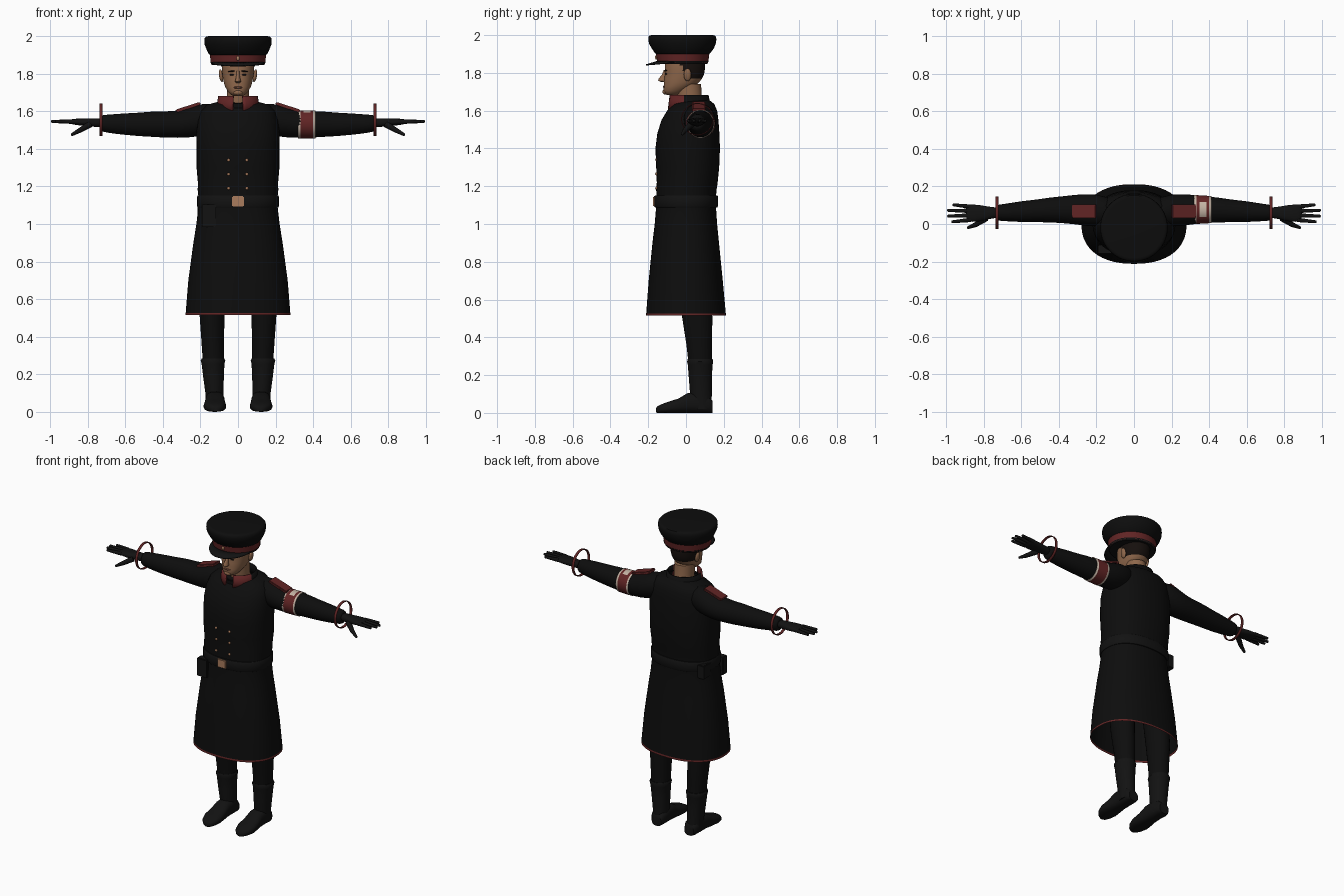
import bpy, bmesh, math
from mathutils import Vector, Matrix

if "Cube" in bpy.data.objects:
    bpy.data.objects.remove(bpy.data.objects["Cube"])


def material(name, r, g, b):
    m = bpy.data.materials.new(name)
    m.use_nodes = True
    m.diffuse_color = (r, g, b, 1)
    bsdf = m.node_tree.nodes["Principled BSDF"]
    bsdf.inputs["Base Color"].default_value = (r, g, b, 1)
    bsdf.inputs["Roughness"].default_value = 0.9
    return m


BLACK = material("black cloth", .004, .004, .004)
DARK = material("black leather", .006, .006, .006)
RED = material("maroon trim", .12, .018, .018)
SKIN = material("skin", .27, .135, .07)
HAIR = material("dark hair", .008, .005, .004)
CREAM = material("cream trim", .55, .45, .37)
BRASS = material("tan metal", .4, .2, .11)
LIP = material("lip", .17, .07, .045)


def finish(name, bm, mats, sub=0, thick=0, angle=40):
    """Turn a bmesh into a smooth object with its modifiers."""
    bmesh.ops.recalc_face_normals(bm, faces=bm.faces)
    me = bpy.data.meshes.new(name)
    bm.to_mesh(me)
    bm.free()
    for m in mats:
        me.materials.append(m)
    for f in me.polygons:
        f.use_smooth = True
    me.set_sharp_from_angle(angle=math.radians(angle))
    ob = bpy.data.objects.new(name, me)
    bpy.context.scene.collection.objects.link(ob)
    if thick:
        ob.modifiers.new("thickness", "SOLIDIFY").thickness = thick
    if sub:
        ob.modifiers.new("smooth", "SUBSURF").levels = sub
        ob.modifiers["smooth"].render_levels = sub
    return ob


def loft(name, rings, mats, axis="z", n=32, p=2, caps=True, rule=None, sub=0, thick=0):
    """Skin rings (position, centre a, centre b, radius a, radius b) along an axis."""
    bm = bmesh.new()
    loops = []
    for t, a, b, ra, rb in rings:
        loop = []
        for i in range(n):
            ang = 2 * math.pi * (i + .5) / n
            c, s = math.cos(ang), math.sin(ang)
            u = a + ra * math.copysign(abs(c) ** (2 / p), c)
            v = b + rb * math.copysign(abs(s) ** (2 / p), s)
            loop.append(bm.verts.new({"z": (u, v, t), "x": (t, u, v), "y": (u, t, v)}[axis]))
        loops.append(loop)
    for lo, hi in zip(loops, loops[1:]):
        for i in range(n):
            j = (i + 1) % n
            bm.faces.new((lo[i], lo[j], hi[j], hi[i]))
    if caps:
        bm.faces.new(loops[0])
        bm.faces.new(loops[-1])
    if rule:
        bmesh.ops.recalc_face_normals(bm, faces=bm.faces)
        bm.normal_update()
        dead = []
        for f in bm.faces:
            k = rule(f.calc_center_median(), f.normal)
            if k < 0:
                dead.append(f)
            else:
                f.material_index = k
        bmesh.ops.delete(bm, geom=dead, context="FACES")
    return finish(name, bm, mats, sub, thick)


def ball(name, loc, size, mat, rot=0):
    bm = bmesh.new()
    bmesh.ops.create_uvsphere(bm, u_segments=16, v_segments=10, radius=1)
    bm.transform(Matrix.Translation(loc) @ Matrix.Rotation(rot, 4, "Y") @ Matrix.Diagonal((*size, 1)))
    return finish(name, bm, [mat])


def box(name, loc, size, mat, rot=0, bevel=.004):
    bm = bmesh.new()
    bmesh.ops.create_cube(bm, size=1)
    bm.transform(Matrix.Diagonal((*size, 1)))
    bmesh.ops.bevel(bm, geom=bm.edges[:], offset=bevel, segments=2, affect="EDGES")
    bm.transform(Matrix.Translation(loc) @ Matrix.Rotation(rot, 4, "Y"))
    return finish(name, bm, [mat])


def limb(name, start, end, r1, r2, mat):
    """Tapered finger with a rounded tip."""
    a, b = Vector(start), Vector(end)
    q = (b - a).to_track_quat("Z", "Y").to_matrix().to_4x4()
    bm = bmesh.new()
    bmesh.ops.create_cone(bm, segments=10, radius1=r1, radius2=r2, depth=(b - a).length, cap_ends=True)
    bm.transform(Matrix.Translation((a + b) / 2) @ q)
    tip = bmesh.ops.create_uvsphere(bm, u_segments=10, v_segments=6, radius=r2)
    bmesh.ops.translate(bm, verts=tip["verts"], vec=b)
    return finish(name, bm, [mat])


def span(z, front, back, rx):
    """Ring given by its front and back limits."""
    return (z, 0, (front + back) / 2, rx, (back - front) / 2)


# Long coat with a red hem, open underneath
loft("coat", [span(.515, -.212, .212, .28), span(.527, -.211, .211, .279),
              span(.7, -.198, .195, .265), span(.9, -.178, .175, .238), span(1.0, -.166, .165, .222),
              span(1.12, -.156, .157, .208), span(1.18, -.158, .162, .215), span(1.22, -.155, .168, .214),
              span(1.3, -.158, .176, .221), span(1.4, -.162, .18, .221), span(1.48, -.152, .177, .222),
              span(1.55, -.13, .172, .215), span(1.6, -.1, .165, .2), span(1.635, -.07, .15, .165),
              span(1.655, -.025, .125, .09)],
     [BLACK, RED], n=48, p=2.3, caps=False, rule=lambda c, n: int(c.z < .526))

# Belt, buckle and pouches
loft("belt", [span(z, -.164 - d, .166 + d, .214 + d) for z, d in
              ((1.088, 0), (1.094, .004), (1.146, .004), (1.152, 0))], [DARK], n=48, p=2.3)
box("belt_buckle", (0, -.168, 1.12), (.062, .012, .056), BRASS)
box("front_pouch", (-.155, -.135, 1.045), (.075, .045, .12), DARK)
box("hip_pouch", (-.19, .08, 1.095), (.05, .08, .09), DARK)

# Two rows of coat buttons
for x in (-.05, .047):
    for z in (1.19, 1.265, 1.34):
        ball("coat_button", (x, -.157, z), (.008, .006, .008), BRASS)

# Stand collar: red front tabs, black back, open at the throat
loft("collar", [span(1.605, -.1, .135, .12), span(1.64, -.095, .128, .112), span(1.682, -.09, .12, .106)],
     [BLACK, RED], n=40, caps=False, thick=.008,
     rule=lambda c, n: -1 if abs(c.x) < .028 and c.y < 0 else int(c.y < -.015))
box("shirt_front", (0, -.07, 1.62), (.06, .03, .045), BLACK)

# Head, neck and hair
loft("neck", [span(1.58, -.04, .1, .06), span(1.66, -.05, .085, .06), span(1.74, -.055, .08, .06)], [SKIN])
loft("head", [span(1.682, -.1, -.04, .025), span(1.69, -.113, -.02, .04), span(1.705, -.12, .0, .054),
              span(1.73, -.118, .045, .068), span(1.75, -.117, .07, .075), span(1.77, -.116, .085, .079),
              span(1.79, -.112, .095, .083), span(1.81, -.113, .099, .085), span(1.84, -.112, .102, .087),
              span(1.88, -.105, .1, .085)], [SKIN, HAIR], n=40, p=2.2,
     rule=lambda c, n: int(c.z > 1.77 and c.y > .005 - (c.z - 1.8) * .6))
loft("nose", [span(1.752, -.132, -.1, .012), span(1.758, -.148, -.1, .017), span(1.768, -.147, -.1, .014),
              span(1.79, -.128, -.1, .009), span(1.815, -.118, -.1, .008)], [SKIN], n=12)
ball("mouth", (0, -.115, 1.727), (.026, .008, .006), LIP)
ball("chin", (0, -.108, 1.7), (.026, .017, .015), SKIN)
for s in (1, -1):
    ball("ear", (s * .09, .008, 1.79), (.011, .02, .034), SKIN, s * .15)
    ball("eye", (s * .032, -.105, 1.795), (.013, .007, .005), HAIR)
    ball("eyebrow", (s * .034, -.107, 1.813), (.02, .007, .004), HAIR, s * .1)

# Peaked cap
loft("cap_band", [span(1.855, -.152, .118, .145), span(1.908, -.16, .125, .151)], [RED], n=40)
loft("cap_rim", [span(1.848, -.148, .114, .141), span(1.862, -.155, .121, .148)], [DARK], n=40)
loft("cap_crown", [span(1.9, -.158, .123, .149), span(1.906, -.166, .13, .156), span(1.93, -.182, .148, .168),
                   span(1.955, -.196, .158, .178), span(1.975, -.2, .161, .18), span(1.99, -.199, .16, .178),
                   span(1.998, -.192, .153, .171), span(2.0, -.18, .14, .16)], [BLACK], n=48)
ball("cap_badge", (0, -.157, 1.882), (.009, .007, .012), BRASS)
bm = bmesh.new()
rows = []
for i in range(25):
    t = math.radians(195 + 150 * i / 24)
    c, s = math.cos(t), math.sin(t)
    reach = .062 * max(0, math.sin(math.pi * i / 24)) ** .7
    rows.append([bm.verts.new(((.143 + r * .4) * c, -.017 + (.133 + r) * s, 1.864 - r * .3))
                 for r in (0, reach / 2, reach + .001)])
for a, b in zip(rows, rows[1:]):
    for k in (0, 1):
        bm.faces.new((a[k], b[k], b[k + 1], a[k + 1]))
finish("cap_visor", bm, [DARK], thick=.006)

# Sleeves, cuffs, hands, epaulettes
ARM = [(.08, .06, 1.575, .07, .07), (.2, .072, 1.555, .087, .087), (.26, .075, 1.54, .085, .08),
       (.32, .077, 1.53, .078, .072), (.4, .076, 1.53, .07, .07), (.46, .074, 1.532, .066, .068),
       (.52, .07, 1.53, .06, .063), (.6, .066, 1.532, .056, .058), (.67, .062, 1.533, .048, .051),
       (.725, .06, 1.536, .043, .045), (.735, .06, 1.537, .036, .036)]
HAND = [(.72, .06, 1.54, .03, .025), (.76, .06, 1.54, .03, .023), (.8, .058, 1.541, .04, .021),
        (.84, .057, 1.543, .047, .019), (.88, .058, 1.545, .046, .015), (.895, .06, 1.545, .04, .01)]
for s, side in ((1, "left"), (-1, "right")):
    def flip(rings):
        return [(s * r[0], *r[1:]) for r in rings]
    loft(side + "_sleeve", flip(ARM), [BLACK], axis="x", n=28, sub=1)
    loft(side + "_hand", flip(HAND), [DARK], axis="x", n=20, p=2.4, sub=1)
    loft(side + "_cuff_hoop", flip([(.722, .06, 1.555, .086, .086), (.738, .06, 1.555, .086, .086)]),
         [RED], axis="x", n=32, caps=False, thick=.005)
    for y0, y1, x in ((.022, .012, .965), (.046, .042, .987), (.07, .072, .988), (.092, .102, .96)):
        limb(side + "_finger", (s * .87, y0, 1.545), (s * x, y1, 1.546), .0125, .008, DARK)
    limb(side + "_thumb", (s * .79, .03, 1.53), (s * .845, -.005, 1.497), .018, .013, DARK)
    limb(side + "_thumb_tip", (s * .842, -.003, 1.499), (s * .882, -.019, 1.477), .0135, .008, DARK)
    box(side + "_epaulette", (s * .265, .068, 1.622), (.135, .07, .016), RED, s * .31)

# Armband with cream edges and a plain cream patch on top
loft("armband", [(x, .077, 1.53, .078 - (x - .32) * .06, .075) for x in (.32, .332, .35, .385, .4, .412)],
     [RED, CREAM], axis="x", n=28, caps=False, thick=.004,
     rule=lambda c, n: int(c.x < .332 or c.x > .4 or (.35 < c.x < .385 and n.z > .85)))

# Trousers and boots
for s, side in ((1, "left"), (-1, "right")):
    loft(side + "_trouser_leg", [(.26, s * .131, .075, .056, .062), (.36, s * .134, .07, .06, .068),
                                 (.5, s * .138, .06, .066, .08), (.75, s * .135, .04, .075, .09)],
         [BLACK], n=28)
    loft(side + "_boot_shaft", [(.02, s * .125, .085, .046, .05), (.1, s * .126, .079, .048, .058),
                                (.18, s * .13, .076, .055, .061), (.255, s * .133, .075, .061, .066),
                                (.272, s * .133, .075, .066, .07), (.285, s * .133, .075, .06, .066)],
         [DARK], n=28)
    loft(side + "_boot_foot", [(.14, s * .12, .032, .034, .032), (.12, s * .122, .045, .046, .045),
                               (.06, s * .122, .055, .049, .055), (.01, s * .122, .053, .051, .053),
                               (-.04, s * .123, .038, .056, .038), (-.09, s * .123, .03, .06, .03),
                               (-.13, s * .122, .023, .048, .023), (-.152, s * .12, .017, .03, .017),
                               (-.16, s * .12, .013, .014, .011)],
         [DARK], axis="y", n=28, p=2.6)
